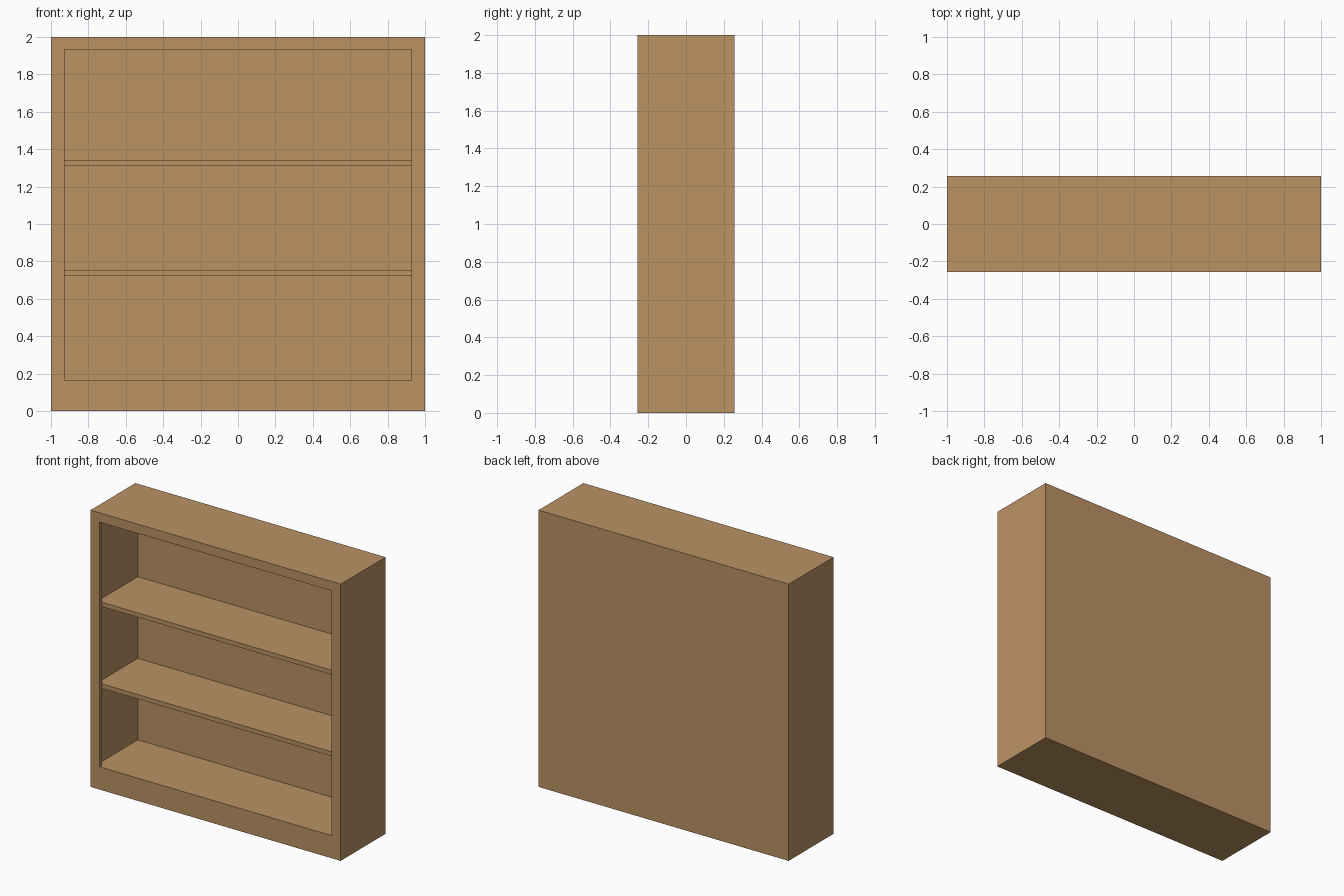
import bpy, bmesh

if "Cube" in bpy.data.objects:
    bpy.data.objects.remove(bpy.data.objects["Cube"])

wood = bpy.data.materials.new("light_wood")
wood.diffuse_color = (0.497, 0.288, 0.127, 1)
wood.use_nodes = True
wood.node_tree.nodes["Principled BSDF"].inputs["Base Color"].default_value = wood.diffuse_color

D = 0.256           # half depth
LIP = -D + 0.028    # back of the face frame
BACK = D - 0.025    # inside face of the back panel
FLOOR = 0.164       # top of the bottom rail and inner floor
INNER = 0.963       # half width behind the face frame


def finish(name, bm):
    bmesh.ops.recalc_face_normals(bm, faces=bm.faces)
    mesh = bpy.data.meshes.new(name)
    bm.to_mesh(mesh)
    bm.free()
    mesh.materials.append(wood)
    obj = bpy.data.objects.new(name, mesh)
    bpy.context.collection.objects.link(obj)
    return obj


def ring(bm, y, half, z0, z1):
    """Rectangle of vertices: bottom left, bottom right, top right, top left."""
    return [bm.verts.new((x, y, z)) for x, z in
            ((-half, z0), (half, z0), (half, z1), (-half, z1))]


def bridge(bm, a, b, sides=(0, 1, 2, 3)):
    for i in sides:
        j = (i + 1) % 4
        bm.faces.new((a[i], a[j], b[j], b[i]))


# Carcass: one shell running from the back, round the face frame, to the inside
bm = bmesh.new()
rear = ring(bm, D, 1.0, 0, 2)
front = ring(bm, -D, 1.0, 0, 2)
opening = ring(bm, -D, 0.928, FLOOR, 1.933)
lip = ring(bm, LIP, 0.928, FLOOR, 1.933)
inside = ring(bm, LIP, INNER, FLOOR, 1.963)
back = ring(bm, BACK, INNER, FLOOR, 1.963)
bm.faces.new(rear)
bridge(bm, rear, front)
bridge(bm, front, opening)
for a, b in ((opening, lip), (lip, inside), (inside, back)):
    bridge(bm, a, b, sides=(1, 2, 3))
bm.faces.new(back)
# Inner floor, flush with the bottom rail
bm.faces.new((opening[0], opening[1], lip[1], inside[1],
              back[1], back[0], inside[0], lip[0]))
finish("bookcase_carcass", bm)

# Shelves, set behind the face frame
for name, top in (("lower_shelf", 0.753), ("upper_shelf", 1.343)):
    bm = bmesh.new()
    a = ring(bm, LIP, INNER, top - 0.032, top)
    b = ring(bm, BACK, INNER, top - 0.032, top)
    bm.faces.new(a)
    bm.faces.new(b)
    bridge(bm, a, b)
    finish(name, bm)
